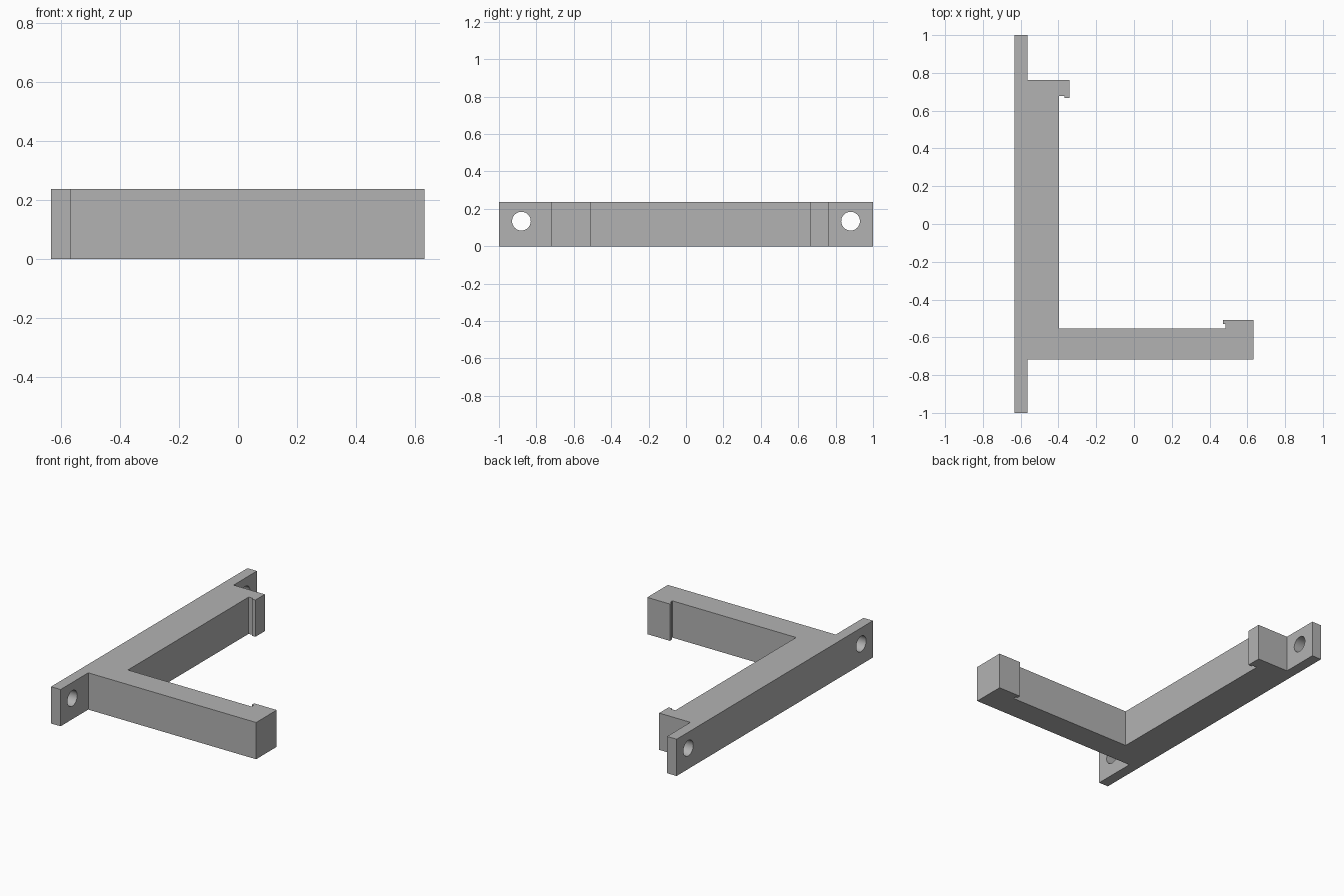
import bpy
import bmesh
import math

if "Cube" in bpy.data.objects:
    bpy.data.objects.remove(bpy.data.objects["Cube"])

HEIGHT = 0.237

grey = bpy.data.materials.new("grey")
grey.diffuse_color = (0.45, 0.45, 0.45, 1.0)
grey.use_nodes = True
grey.node_tree.nodes["Principled BSDF"].inputs["Base Color"].default_value = grey.diffuse_color

# Outline of the bracket, anticlockwise from above
outline = [
    (-0.633, -1.0), (-0.565, -1.0),                     # front mounting tab
    (-0.565, -0.718), (0.632, -0.718),                  # long arm
    (0.632, -0.508), (0.471, -0.508),                   # arm end hook
    (0.471, -0.53), (0.484, -0.53), (0.484, -0.553),    # hook undercut
    (-0.398, -0.553), (-0.398, 0.677),                  # inner corner and spine
    (-0.367, 0.677), (-0.367, 0.666),                   # short hook undercut
    (-0.342, 0.666), (-0.342, 0.762),                   # short hook
    (-0.565, 0.762), (-0.565, 1.0), (-0.633, 1.0),      # back mounting tab
]

# Bracket body, extruded upward
bm = bmesh.new()
base = bm.faces.new([bm.verts.new((x, y, 0)) for x, y in outline])
top = bmesh.ops.extrude_face_region(bm, geom=[base])["geom"]
bmesh.ops.translate(bm, vec=(0, 0, HEIGHT),
                    verts=[v for v in top if isinstance(v, bmesh.types.BMVert)])
bmesh.ops.recalc_face_normals(bm, faces=bm.faces)
mesh = bpy.data.meshes.new("bracket")
bm.to_mesh(mesh)
bm.free()
bracket = bpy.data.objects.new("bracket", mesh)
bpy.context.collection.objects.link(bracket)
mesh.materials.append(grey)

# Screw holes through both mounting tabs
for name, y in (("front_hole_cutter", -0.88), ("back_hole_cutter", 0.88)):
    bpy.ops.mesh.primitive_cylinder_add(vertices=40, radius=0.05, depth=0.2,
                                        location=(-0.6, y, 0.134),
                                        rotation=(0, math.pi / 2, 0))
    cutter = bpy.context.object
    cutter.name = name
    cutter.data.materials.append(grey)
    cutter.hide_render = True
    cutter.display_type = 'WIRE'
    cut = bracket.modifiers.new(name, 'BOOLEAN')
    cut.operation = 'DIFFERENCE'
    cut.solver = 'EXACT'
    cut.object = cutter

# Apply the cuts and smooth only the hole walls
bpy.ops.object.select_all(action='DESELECT')
bracket.select_set(True)
bpy.context.view_layer.objects.active = bracket
for name in [m.name for m in bracket.modifiers]:
    bpy.ops.object.modifier_apply(modifier=name)
    bpy.data.objects.remove(bpy.data.objects[name])
bpy.ops.object.shade_smooth_by_angle(angle=math.radians(30))
